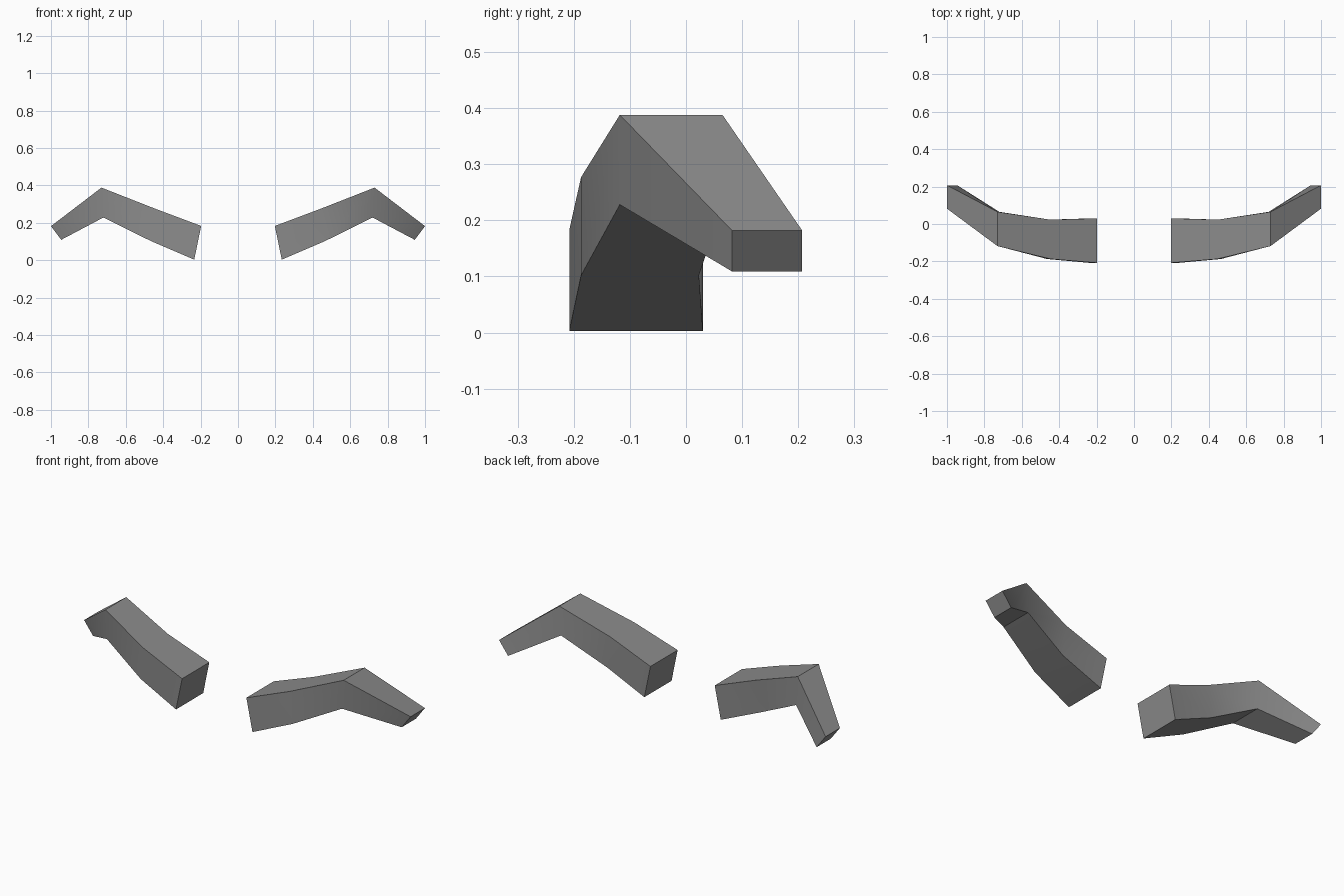
import bpy
import bmesh
import math

cube = bpy.data.objects.get("Cube")
if cube:
    bpy.data.objects.remove(cube, do_unlink=True)

grey = bpy.data.materials.new("mid_grey")
grey.use_nodes = True
colour = (0.26, 0.26, 0.26, 1)
grey.diffuse_color = colour
grey.node_tree.nodes["Principled BSDF"].inputs["Base Color"].default_value = colour

# Cross-sections from the inner end to the tip:
# top x, top z, bottom x, bottom z, front y, back y
SECTIONS = [
    (0.197, 0.183, 0.234, 0.003, -0.208, 0.03),
    (0.447, 0.277, 0.465, 0.102, -0.187, 0.023),
    (0.73, 0.388, 0.72, 0.228, -0.118, 0.065),
    (1.0, 0.182, 0.945, 0.109, 0.082, 0.207),
]


def build_arm(name, side):
    """Loft a bent, tapering square bar through the sections."""
    bm = bmesh.new()
    rings = []
    for tx, tz, bx, bz, front, back in SECTIONS:
        corners = [(tx, front, tz), (tx, back, tz), (bx, back, bz), (bx, front, bz)]
        rings.append([bm.verts.new((side * x, y, z)) for x, y, z in corners])
    for a, b in zip(rings, rings[1:]):
        for i in range(4):
            j = (i + 1) % 4
            bm.faces.new((a[i], a[j], b[j], b[i]))
    bm.faces.new(rings[0])
    bm.faces.new(rings[-1])
    bmesh.ops.recalc_face_normals(bm, faces=bm.faces[:])
    mesh = bpy.data.meshes.new(name)
    bm.to_mesh(mesh)
    bm.free()
    mesh.materials.append(grey)
    obj = bpy.data.objects.new(name, mesh)
    bpy.context.collection.objects.link(obj)

    # Soft along the sides, crisp at the corners and the elbow
    bpy.ops.object.select_all(action="DESELECT")
    obj.select_set(True)
    bpy.context.view_layer.objects.active = obj
    bpy.ops.object.shade_smooth_by_angle(angle=math.radians(30))


build_arm("left_arm", 1)
build_arm("right_arm", -1)
